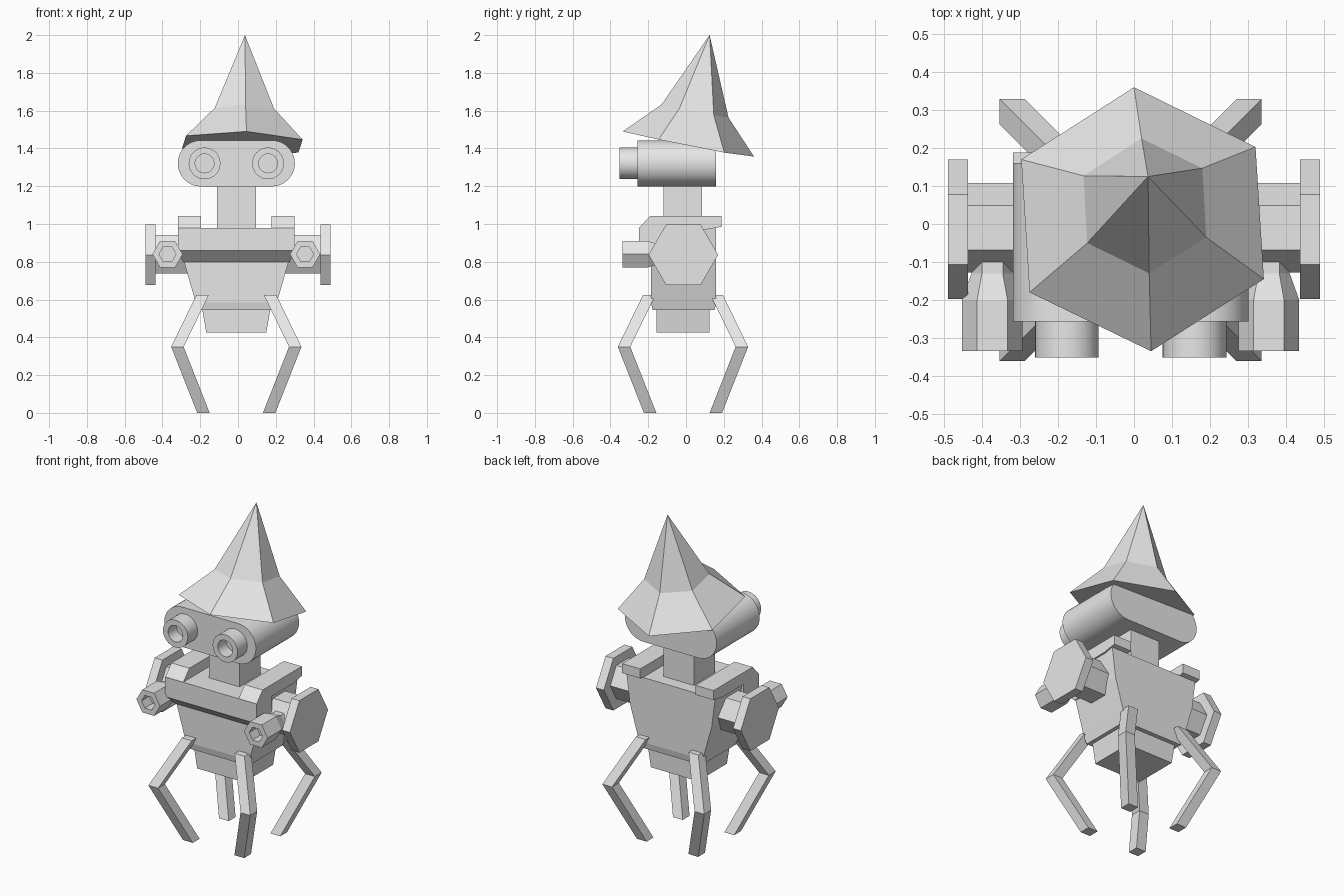
import bpy, bmesh, math
from mathutils import Vector

cube = bpy.data.objects.get("Cube")
if cube:
    bpy.data.objects.remove(cube, do_unlink=True)

CX = -0.009   # body centre line
CY = -0.016   # leg centre line

grey = bpy.data.materials.new("plain grey")
grey.use_nodes = True
grey.diffuse_color = (0.8, 0.8, 0.8, 1)
grey.node_tree.nodes["Principled BSDF"].inputs["Base Color"].default_value = (0.8, 0.8, 0.8, 1)


def loft(name, rings, smooth=False):
    """Skin a list of equal-length point rings and cap both ends."""
    bm = bmesh.new()
    loops = [[bm.verts.new(p) for p in ring] for ring in rings]
    n = len(loops[0])
    for a, b in zip(loops, loops[1:]):
        for i in range(n):
            j = (i + 1) % n
            bm.faces.new((a[i], a[j], b[j], b[i]))
    bm.faces.new(loops[0])
    bm.faces.new(loops[-1])
    bmesh.ops.remove_doubles(bm, verts=bm.verts[:], dist=1e-5)
    bmesh.ops.recalc_face_normals(bm, faces=bm.faces[:])
    mesh = bpy.data.meshes.new(name)
    bm.to_mesh(mesh)
    bm.free()
    mesh.materials.append(grey)
    ob = bpy.data.objects.new(name, mesh)
    bpy.context.collection.objects.link(ob)
    if smooth:
        bpy.ops.object.select_all(action='DESELECT')
        ob.select_set(True)
        bpy.context.view_layer.objects.active = ob
        bpy.ops.object.shade_smooth_by_angle(angle=math.radians(35))
    return ob


def rect(z, x0, x1, y0, y1):
    return [(x0, y0, z), (x1, y0, z), (x1, y1, z), (x0, y1, z)]


def circle(n, r):
    return [(r * math.cos(math.tau * i / n), r * math.sin(math.tau * i / n)) for i in range(n)]


def along_y(name, n, x, z, stations, smooth=False):
    """Turned part along y from (y, radius) stations."""
    return loft(name, [[(x + a, y, z + b) for a, b in circle(n, r)] for y, r in stations], smooth)


def along_x(name, n, y, z, stations):
    return loft(name, [[(x, y + a, z + b) for a, b in circle(n, r)] for x, r in stations])


# Torso, waist block and neck
loft("torso", [rect(z, CX - w, CX + w, y0, y1) for z, w, y0, y1 in (
    (0.98, 0.30, -0.185, 0.16), (0.80, 0.277, -0.185, 0.16),
    (0.585, 0.215, -0.185, 0.16), (0.545, 0.203, -0.177, 0.152))])
loft("waist_block", [rect(z, CX - w, CX + w, -0.155, 0.125) for z, w in ((0.56, 0.182), (0.425, 0.159))])
loft("neck", [rect(z, CX - 0.103, CX + 0.103, -0.12, 0.084) for z in (0.95, 1.25)])

# Chest with an undercut lower edge
loft("chest", [rect(z, CX - w, CX + w, y, -0.1) for z, w, y in (
    (0.98, 0.309, -0.25), (0.86, 0.309, -0.25), (0.80, 0.283, -0.187))])

# Shoulder straps over the chest
strap = [(-0.25, 0.97), (-0.25, 0.978), (-0.19, 1.043), (0.188, 1.043), (0.188, 0.985), (0.1, 0.97)]
for side, label in ((1, "left"), (-1, "right")):
    loft(label + "_shoulder_strap", [[(CX + side * x, y, z) for y, z in strap] for x in (0.187, 0.309)])

# Arms: hexagonal stub, shield plate and hollow barrel
for side, label in ((1, "left"), (-1, "right")):
    along_x(label + "_arm_stub", 6, -0.01, 0.84, [(side * x, 0.118) for x in (0.2, 0.45)])
    along_x(label + "_arm_plate", 6, -0.014, 0.837, [(side * x, 0.184) for x in (0.437, 0.49)])
    along_y(label + "_arm_barrel", 6, CX + side * 0.364, 0.84, [
        (-0.05, 0.055), (-0.13, 0.055), (-0.2, 0.08), (-0.335, 0.08), (-0.335, 0.045), (-0.26, 0.045)])

# Capsule-shaped head
R, HALF, STEPS = 0.122, 0.188, 20
outline = []
for side in (1, -1):
    for i in range(STEPS + 1):
        t = side * math.pi / 2 * -1 + side * math.pi * i / STEPS if side == 1 else math.pi / 2 + math.pi * i / STEPS
        outline.append((CX + side * HALF + R * math.cos(t), 1.321 + R * math.sin(t)))
loft("head", [[(x, y, z) for x, z in outline] for y in (-0.257, 0.16)], True)

# Hollow eye tubes
for side, label in ((1, "left"), (-1, "right")):
    along_y(label + "_eye", 32, CX + side * 0.168, 1.321, [
        (-0.22, 0.084), (-0.352, 0.084), (-0.352, 0.05), (-0.27, 0.05)], True)

# Six-sided pointed hat, tilted back
rim = [(0.0, 0.36, 1.357), (0.32, 0.203, 1.378), (0.342, -0.145, 1.447),
       (0.045, -0.335, 1.49), (-0.275, -0.18, 1.467), (-0.297, 0.17, 1.4)]
bend = [(0.02, 0.225, 1.563), (0.18, 0.147, 1.577), (0.19, -0.035, 1.612),
        (0.04, -0.13, 1.632), (-0.123, -0.05, 1.615), (-0.133, 0.127, 1.58)]
apex = Vector((0.037, 0.125, 2.0))
tip = [apex + (Vector(p) - apex) * 0.004 for p in bend]
loft("hat", [rim, bend, tip])

# Four bent legs with square section
H = 0.033
for sx, xl in ((1, "left"), (-1, "right")):
    for sy, yl in ((-1, "front"), (1, "back")):
        rings = []
        for z, d in ((0.625, 0.178), (0.35, 0.312), (0.0, 0.174)):
            x, y = CX + sx * d, CY + sy * d
            rings.append(rect(z, x - H, x + H, y - H, y + H))
        loft(yl + "_" + xl + "_leg", rings)
